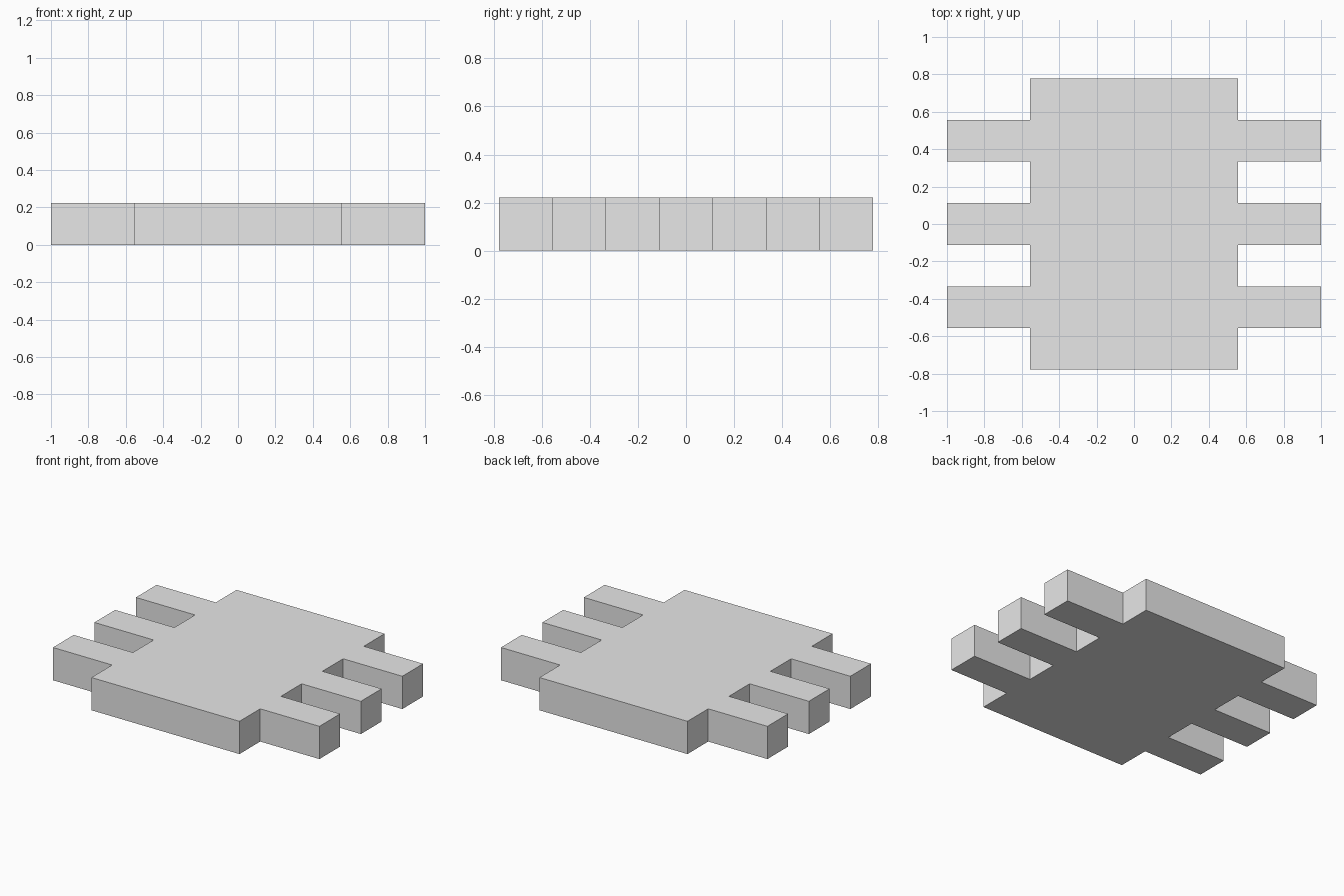
import bpy
import bmesh

if "Cube" in bpy.data.objects:
    bpy.data.objects.remove(bpy.data.objects["Cube"], do_unlink=True)

UNIT = 2 / 9          # thickness, tab width and gap width
BODY_X = 2.5 * UNIT   # half width of the central block
BODY_Y = 3.5 * UNIT   # half depth of the central block
TAB_X = 4.5 * UNIT    # reach of the side tabs

# Plain grey material
grey = bpy.data.materials.new("light_grey")
grey.use_nodes = True
colour = (0.8, 0.8, 0.8, 1)
grey.diffuse_color = colour
grey.node_tree.nodes["Principled BSDF"].inputs["Base Color"].default_value = colour

# Left edge profile, front to back, stepping out around each tab
left_edge = [(BODY_X, -BODY_Y)]
for centre in (-2 * UNIT, 0, 2 * UNIT):
    near, far = centre - UNIT / 2, centre + UNIT / 2
    left_edge += [(BODY_X, near), (TAB_X, near), (TAB_X, far), (BODY_X, far)]
left_edge.append((BODY_X, BODY_Y))

# Mirror the edge to close the outline, then extrude it upward
outline = left_edge + [(-x, y) for x, y in reversed(left_edge)]
bm = bmesh.new()
base = bm.faces.new([bm.verts.new((x, y, 0)) for x, y in outline])
raised = bmesh.ops.extrude_face_region(bm, geom=[base], use_keep_orig=True)
top_verts = [v for v in raised["geom"] if isinstance(v, bmesh.types.BMVert)]
bmesh.ops.translate(bm, verts=top_verts, vec=(0, 0, UNIT))
bmesh.ops.recalc_face_normals(bm, faces=bm.faces)

mesh = bpy.data.meshes.new("tabbed_slab")
bm.to_mesh(mesh)
bm.free()
mesh.materials.append(grey)
slab = bpy.data.objects.new("tabbed_slab", mesh)
bpy.context.collection.objects.link(slab)
